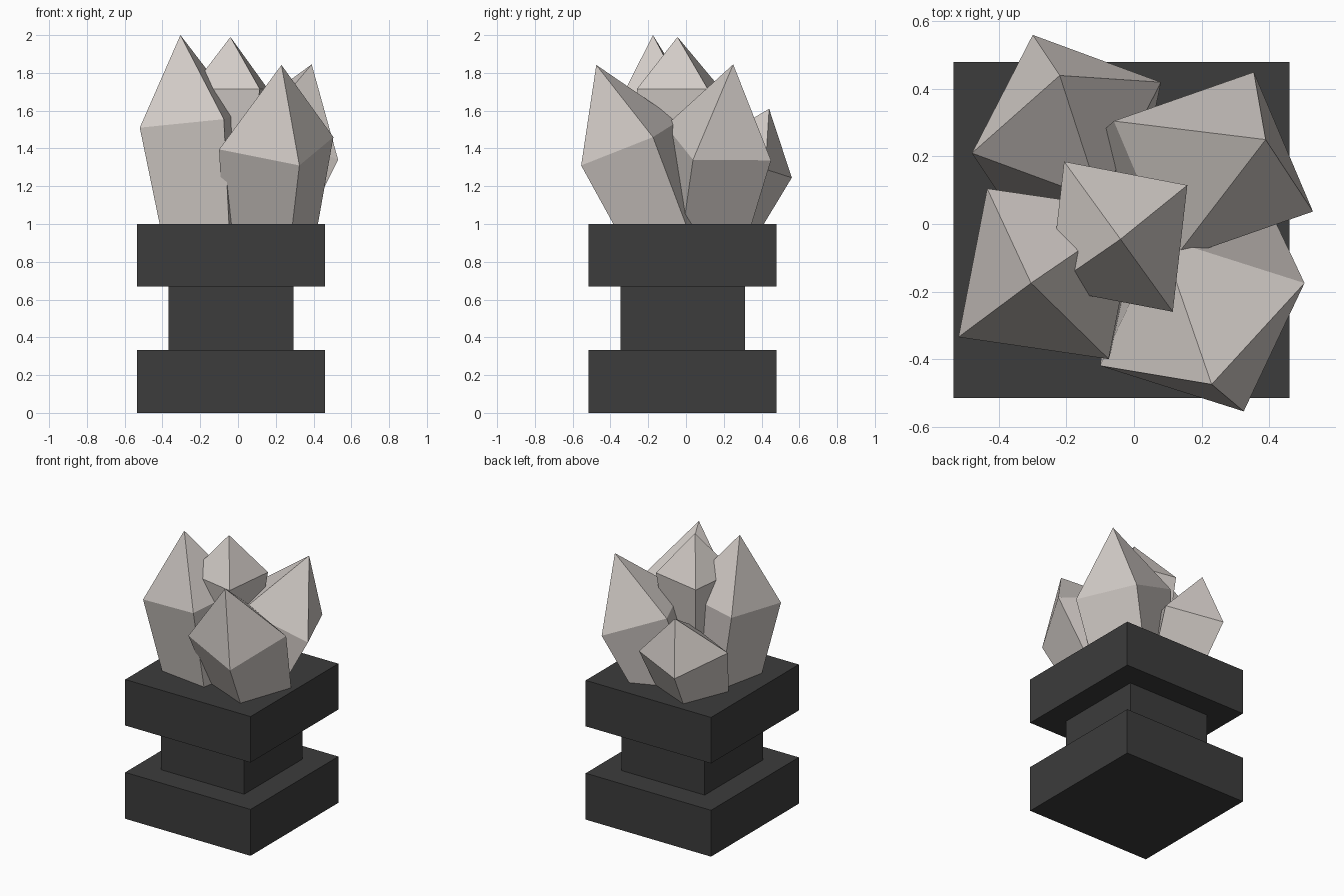
import bpy
from mathutils import Vector

if "Cube" in bpy.data.objects:
    bpy.data.objects.remove(bpy.data.objects["Cube"])


def material(name, rgb):
    m = bpy.data.materials.new(name)
    m.diffuse_color = (*rgb, 1)
    m.use_nodes = True
    m.node_tree.nodes["Principled BSDF"].inputs["Base Color"].default_value = m.diffuse_color
    return m


stone = material("dark_stone", (0.045, 0.045, 0.045))
quartz = material("pale_crystal", (0.64, 0.595, 0.565))


def add_object(name, verts, faces, mat):
    me = bpy.data.meshes.new(name)
    me.from_pydata([tuple(v) for v in verts], [], faces)
    me.materials.append(mat)
    ob = bpy.data.objects.new(name, me)
    bpy.context.collection.objects.link(ob)
    return ob


# Pedestal: two wide slabs with a narrower neck between them
def slab(name, half, z0, z1):
    cx, cy = -0.037, -0.018
    ring = [(-half, -half), (half, -half), (half, half), (-half, half)]
    verts = [(cx + x, cy + y, z) for z in (z0, z1) for x, y in ring]
    faces = [(3, 2, 1, 0), (4, 5, 6, 7)]
    faces += [(i, (i + 1) % 4, (i + 1) % 4 + 4, i + 4) for i in range(4)]
    add_object(name, verts, faces, stone)


slab("pedestal_base", 0.498, 0.0, 0.333)
slab("pedestal_neck", 0.33, 0.333, 0.67)
slab("pedestal_top", 0.498, 0.67, 1.0)


# Crystal: square shoulder ring (three corners, anticlockwise, fourth implied),
# a pointed tip, and a body narrowing along the axis down into the pedestal
def crystal(name, a, b, c, apex, depth, taper):
    a, b, c, apex = map(Vector, (a, b, c, apex))
    ring = [a, b, c, a + c - b]
    centre = (a + c) / 2
    axis = (apex - centre).normalized()
    k = 1 - taper * depth
    foot = [centre - axis * depth + (p - centre) * k for p in ring]
    faces = [(3, 2, 1, 0)]
    for i in range(4):
        j = (i + 1) % 4
        faces += [(i, j, j + 4, i + 4), (i + 4, j + 4, 8)]
    add_object(name, foot + ring + [apex], faces, quartz)


crystal("centre_crystal", (-0.25, -0.19, 1.715), (0.115, -0.26, 1.715),
        (0.158, 0.115, 1.715), (-0.04, -0.045, 1.99), 0.8, 0.6)
crystal("front_left_crystal", (-0.435, 0.105, 1.545), (-0.52, -0.335, 1.51),
        (-0.075, -0.40, 1.555), (-0.305, -0.175, 2.0), 0.68, 0.345)
crystal("front_right_crystal", (-0.10, -0.42, 1.395), (0.325, -0.555, 1.31),
        (0.505, -0.175, 1.46), (0.23, -0.475, 1.842), 0.64, 0.345)
crystal("back_right_crystal", (0.53, 0.037, 1.34), (0.355, 0.45, 1.337),
        (-0.06, 0.305, 1.517), (0.39, 0.25, 1.845), 0.64, 0.345)
crystal("back_left_crystal", (0.08, 0.42, 1.29), (-0.30, 0.56, 1.245),
        (-0.48, 0.21, 1.345), (-0.22, 0.44, 1.61), 0.5, 0.56)
